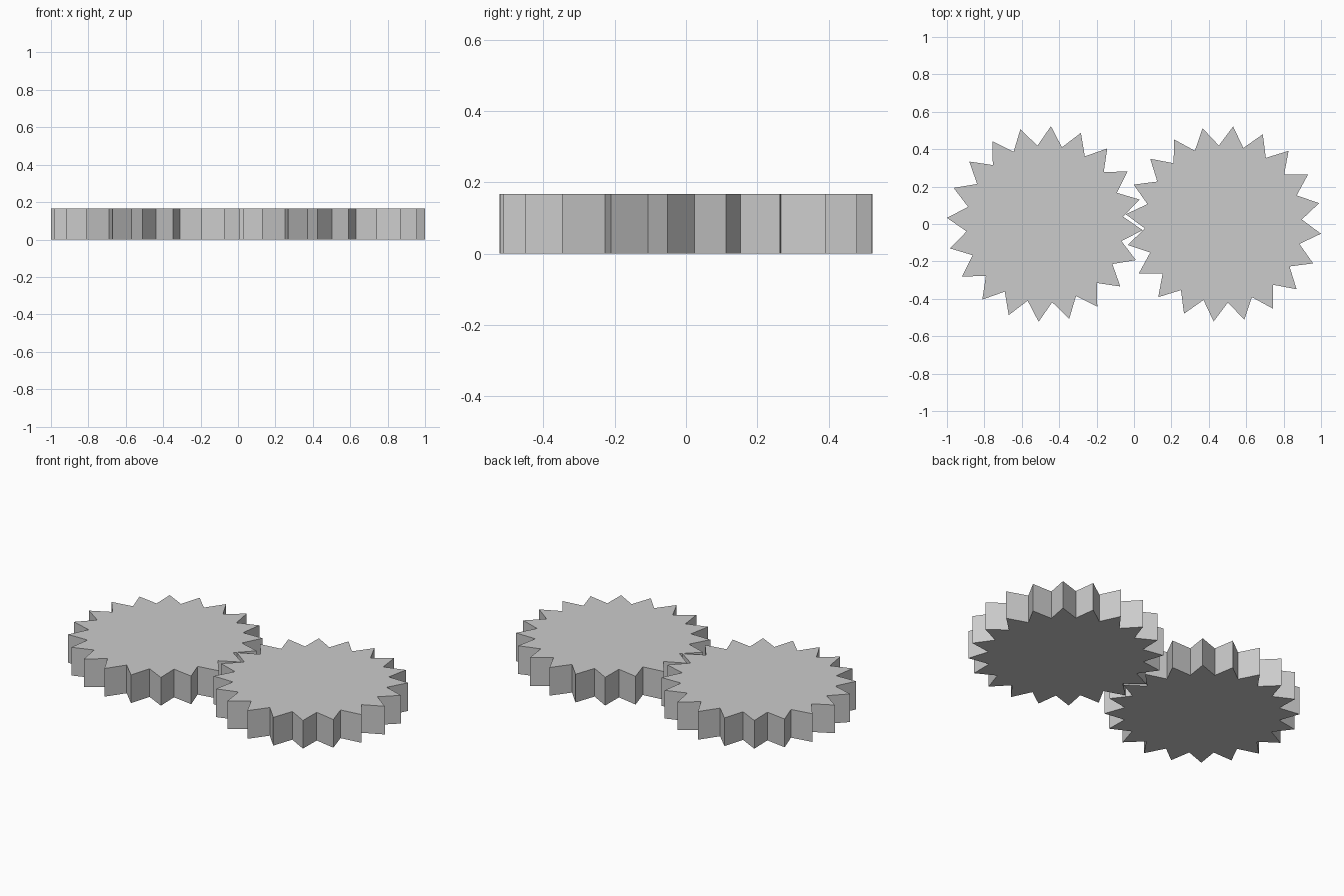
import bpy
import bmesh
from math import cos, sin, radians, pi

cube = bpy.data.objects.get("Cube")
if cube:
    bpy.data.objects.remove(cube, do_unlink=True)

TEETH = 20
TIP_RADIUS = 0.524
ROOT_RADIUS = 0.42
THICKNESS = 0.167

# Plain grey for both wheels
grey = bpy.data.materials.new("light_grey")
grey.use_nodes = True
colour = (0.6, 0.6, 0.6, 1)
grey.diffuse_color = colour
grey.node_tree.nodes["Principled BSDF"].inputs["Base Color"].default_value = colour


def make_gear(name, x, turn):
    """Flat toothed disc: a star outline extruded upward."""
    bm = bmesh.new()
    outline = []
    for i in range(TEETH * 2):
        angle = radians(turn) + i * pi / TEETH
        radius = ROOT_RADIUS if i % 2 else TIP_RADIUS
        outline.append(bm.verts.new((radius * cos(angle), radius * sin(angle), 0)))
    base = bm.faces.new(outline)
    result = bmesh.ops.extrude_face_region(bm, geom=[base], use_keep_orig=True)
    top = [v for v in result["geom"] if isinstance(v, bmesh.types.BMVert)]
    bmesh.ops.translate(bm, verts=top, vec=(0, 0, THICKNESS))
    bmesh.ops.recalc_face_normals(bm, faces=bm.faces)
    mesh = bpy.data.meshes.new(name)
    bm.to_mesh(mesh)
    bm.free()
    mesh.materials.append(grey)
    gear = bpy.data.objects.new(name, mesh)
    gear.location.x = x
    bpy.context.collection.objects.link(gear)
    return gear


# Two interlocking wheels, side by side
make_gear("right_gear", -0.477, -3.6)
make_gear("left_gear", 0.478, -5.7)
